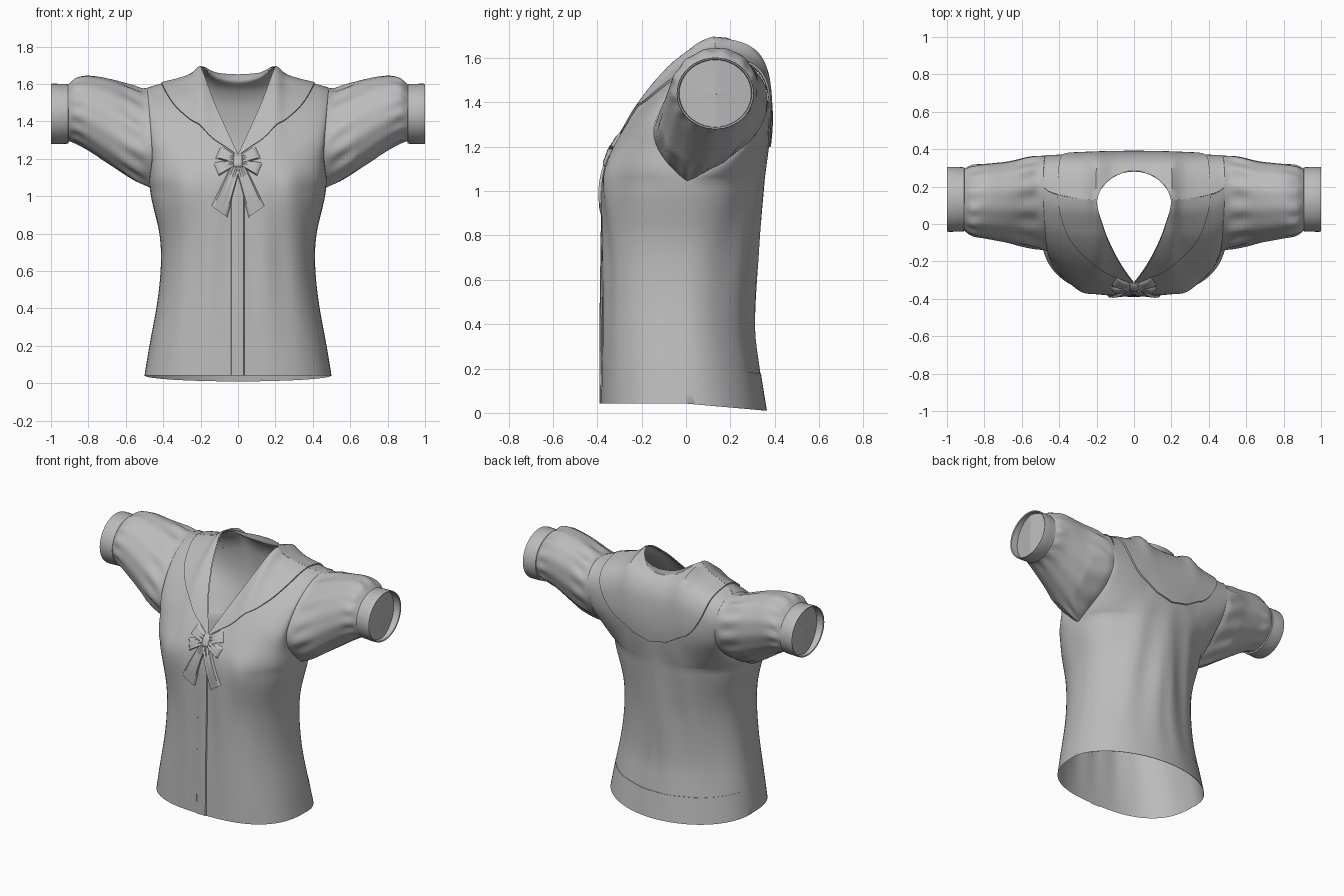
import bpy, bmesh, math

if "Cube" in bpy.data.objects:
    bpy.data.objects.remove(bpy.data.objects["Cube"])

cloth = bpy.data.materials.new("grey_cloth")
cloth.diffuse_color = (0.5, 0.5, 0.5, 1)
cloth.use_nodes = True
cloth.node_tree.nodes["Principled BSDF"].inputs["Base Color"].default_value = cloth.diffuse_color


def curve(table, t):
    """Smooth interpolation through (t, value) pairs."""
    n = len(table) - 1
    t = min(max(t, table[0][0]), table[-1][0])
    i = max(k for k in range(n) if table[k][0] <= t + 1e-9)

    def slope(k):
        a, b = table[max(k - 1, 0)], table[min(k + 1, n)]
        return (b[1] - a[1]) / (b[0] - a[0])
    (x0, y0), (x1, y1) = table[i], table[i + 1]
    h = x1 - x0
    s = (t - x0) / h
    return (y0 * (1 + 2 * s) * (1 - s) ** 2 + y1 * s * s * (3 - 2 * s)
            + h * slope(i) * s * (1 - s) ** 2 + h * slope(i + 1) * s * s * (s - 1))


def make(name, grids, mirror=False, angle=40):
    """Skin one or more point grids into one welded object."""
    bm = bmesh.new()
    for sx in ((1, -1) if mirror else (1,)):
        for rows in grids:
            vs = [[bm.verts.new((sx * p[0], p[1], p[2])) for p in r] for r in rows]
            for a, b in zip(vs, vs[1:]):
                for j in range(len(a) - 1):
                    bm.faces.new((a[j], a[j + 1], b[j + 1], b[j]))
    bmesh.ops.remove_doubles(bm, verts=bm.verts, dist=0.0008)
    bmesh.ops.recalc_face_normals(bm, faces=bm.faces)
    me = bpy.data.meshes.new(name)
    bm.to_mesh(me)
    bm.free()
    me.materials.append(cloth)
    ob = bpy.data.objects.new(name, me)
    bpy.context.collection.objects.link(ob)
    bpy.ops.object.select_all(action='DESELECT')
    ob.select_set(True)
    bpy.context.view_layer.objects.active = ob
    bpy.ops.object.shade_smooth_by_angle(angle=math.radians(angle))
    return ob


# Torso surface: v runs -1 (hem) to 0 (armpit) to 1 (shoulder ridge)
WIDTH = [(-1, .5), (-.85, .475), (-.6, .43), (-.4, .412), (-.25, .42), (0, .472), (.3, .46), (.7, .472), (1, .485)]
FRONT = [(-1, -.385), (-.5, -.38), (-.1, -.385), (0, -.382), (.15, -.36), (.35, -.295),
         (.6, -.185), (.8, -.07), (.9, .01), (.97, .07), (1, .12)]
BACK = [(-1, .362), (-.8, .33), (-.65, .31), (-.4, .315), (-.15, .335), (0, .35), (.4, .382),
        (.7, .37), (.85, .335), (.93, .285), (.97, .22), (1, .12)]
RIDGE = [(0, 1.645), (.12, 1.655), (.2, 1.69), (.25, 1.65), (.32, 1.625), (.4, 1.605), (.49, 1.58)]
BACK_ROUND = [(-1, 1.98), (-.7, 1.88), (-.3, 1.88), (.1, 2.05), (.4, 2.15), (1, 2.15)]


def armhole(s):
    """Armhole half width for s from -1 (armpit, pointed) to 1 (shoulder, round)."""
    if s < 0:
        return max(0, math.cos(math.pi * s / 2)) ** .9
    return math.sqrt(max(0, 1 - s * s))


def torso(side, x, v, off=0.0):
    w = curve(WIDTH, v)
    r = min(abs(x) / w, 1)
    e = 2.6 - .4 * max(0, min(1, v * 3)) if side < 0 else curve(BACK_ROUND, v)
    shape = (1 - r ** e) ** (1 / e)
    mid = curve(FRONT if side < 0 else BACK, v)
    edge = 0.0
    if v > 0:                                   # armhole outline
        s = 2 * v - 1
        edge = .11 + side * .24 * armhole(s) + .1 * s
        edge -= .01 * (1 - v)
    y = edge + (mid - edge) * shape
    fade = max(0, 1 - abs(v + .35) / .65) * shape   # soft draped folds
    if side < 0:
        y += .012 * math.exp(-(x / .1) ** 2) * max(0, 1 - abs(v) / .6)
        y -= .022 * math.exp(-((abs(x) - .27) / .09) ** 2 - ((v - .02) / .2) ** 2)
        y += .006 * math.sin(abs(x) * 38 + v * 2) * fade
    else:
        y += .010 * math.cos(abs(x) * 30 + v * 3) * fade
        if v > .8 and abs(x) < .2:              # round back neckline
            y = max(y, .1 + .18 * math.sqrt(1 - (x / .2) ** 2))
    if v <= 0:
        hem = .042 - .032 * max(0, y) / .36
        z = hem + (v + 1) * (1.05 - hem)
    else:
        z = 1.05 + v * (curve(RIDGE, abs(x)) - 1.05)
    return (x, y + side * off * (1 - max(0, v) ** 12), z + off * max(0, v) * .8)


def neck_x(v):
    return max(0, .2 * (v - .29) / .71)


lower = [-1 + i / 26 for i in range(26)]
upper = [i / 40 for i in range(36)] + [.9, .925, .945, .96, .975, .99, 1]
levels = sorted(lower + upper + [.29])
N = 22
sweep = [math.sin(math.pi / 2 * j / N) for j in range(N + 1)]
front = [[torso(-1, neck_x(v) + (curve(WIDTH, v) - neck_x(v)) * s, v) for s in sweep] for v in levels]
back = [[torso(1, .2 * math.sin(math.pi / 2 * j / 10), v) for j in range(10)]
        + [torso(1, .2 + (curve(WIDTH, v) - .2) * s, v) for s in sweep] for v in levels]
make("blouse_body", [front, back], True, 60)

# Hem band around the back
band = [[torso(1, curve(WIDTH, v) * s, v, o) for s in sweep]
        for v, o in [(-1, 0), (-1, .003), (-.95, .003), (-.88, .003), (-.84, .003), (-.84, 0)]]
make("back_hem_band", [band], True)

# Broad collar with rounded lapels and a curved back yoke
LAPEL = [(.29, .01), (.36, .07), (.45, .16), (.7, .31), (.85, .37), (1, .41)]
YOKE = [(.25, .0), (.28, .1), (.35, .2), (.5, .3), (.75, .38), (1, .41)]
cols = [(k / 14, .009) for k in range(15)] + [(1, 0)]
lapel, yoke = [], []
for i in range(29):
    a = math.sin(math.pi / 2 * i / 28)
    v = .29 + .71 * a
    n = neck_x(v)
    lapel.append([torso(-1, n + max(.01, curve(LAPEL, v) - n) * u, v, o) for u, o in cols])
    v = .25 + .75 * a
    yoke.append([torso(1, curve(YOKE, v) * u, v, o) for u, o in cols])
make("collar_lapels", [lapel], True)
make("collar_back", [yoke], True)

# Front button placket
placket = [[torso(-1, x, -1 + 1.28 * i / 50, o) for x, o in
            [(-.038, 0), (-.034, .005), (0, .006), (.03, .006), (.034, 0)]] for i in range(51)]
make("front_placket", [placket], angle=25)

# Sleeves: x, top, bottom, front, back, lean of the ring
SLEEVE = [(.475, 1.58, 1.045, -.135, .345, .10), (.51, 1.575, 1.06, -.13, .35, .09),
          (.58, 1.595, 1.10, -.115, .345, .07), (.68, 1.625, 1.165, -.095, .33, .04),
          (.80, 1.645, 1.245, -.075, .32, .02), (.87, 1.63, 1.285, -.06, .312, .0),
          (.91, 1.595, 1.295, -.035, .295, .0)]


def sleeve_ring(x, n=96):
    top, bot, fr, bk, lean = [curve([(r[0], r[k]) for r in SLEEVE], x) for k in range(1, 6)]
    # gathers fade in at the cap and again at the cuff
    g = .022 * math.exp(-((x - .56) / .06) ** 2) + .018 * math.exp(-((x - .86) / .04) ** 2) + .007
    g *= min(1, (x - .475) / .05, max(0, (.91 - x) / .03))
    root = max(0, 1 - (x - .475) / .15)          # root follows the armhole seam
    ring = []
    for k in range(n + 1):
        a = 2 * math.pi * (k % n) / n
        c, s = math.cos(a), math.sin(a)
        f = 1 + g * math.cos(13 * a + 9 * x)
        seam = root * (math.copysign(armhole(s), c) - c)
        ring.append((x + root * (curve(WIDTH, (s + 1) / 2) - .478),
                     (fr + bk) / 2 + (bk - fr) / 2 * (c + seam) * f + lean * s,
                     (top + bot) / 2 + (top - bot) / 2 * s * f))
    return ring


make("sleeves", [[sleeve_ring(.475 + .435 * i / 36) for i in range(37)]], True)


# Cuffs with a turned inner edge and a folded lining across the opening
def cuff_ring(x, r, fold=0.0):
    ring = []
    for k in range(49):
        c, s = math.cos(math.tau * (k % 48) / 48), math.sin(math.tau * (k % 48) / 48)
        ring.append((x - fold * abs(c), .132 + (r + .004) * c, 1.44 + (r - .008) * s))
    return ring


make("cuffs", [[cuff_ring(x, r) for x, r in [(.905, .158), (.908, .167), (.95, .169), (.99, .170),
                                             (1, .168), (.997, .161), (.95, .158)]]], True)
make("cuff_linings", [[cuff_ring(.975, r, r * .15) for r in (.16, .11, .06, .009, .0001)]], True)


# Bow at the base of the neckline
def on_front(x, z, off):
    v = (z - .042) / 1.008 - 1 if z < 1.05 else (z - 1.05) / (curve(RIDGE, abs(x)) - 1.05)
    p = torso(-1, x, v)
    return (p[0], p[1] - off, z)


def ribbon(angle, start, length, w0, w1, off, puff, notch=0.0):
    d = (math.sin(angle), math.cos(angle))
    rows = []
    for i in range(11):
        t = i / 10
        row = []
        for j in range(-5, 6):
            s = j / 5
            l = start + length * t + notch * t * s
            w = (w0 + (w1 - w0) * t) * s / 2
            o = off + puff * math.sin(math.pi * t) + .004 * math.cos(s * 9) * (1 - t)
            o = 0 if abs(j) == 5 or i == 10 and notch == 0 else o
            row.append(on_front(d[0] * l + d[1] * w, 1.19 + d[1] * l - d[0] * w, o))
        rows.append(row)
    return rows


rad = math.radians
make("bow_loops", [ribbon(rad(66), .015, .10, .04, .075, .010, .008),
                   ribbon(rad(112), .015, .11, .035, .075, .010, .008)], True, 50)
make("bow_tails", [ribbon(rad(160), .02, .27, .05, .10, .010, .004, .014)], True, 50)
knot = [[on_front(.03 * x, 1.19 + .04 * z, .024 * (1 - x ** 4) * (1 - z ** 4)) for x in
         [k / 5 for k in range(-5, 6)]] for z in [k / 5 for k in range(-5, 6)]]
make("bow_knot", [knot])
